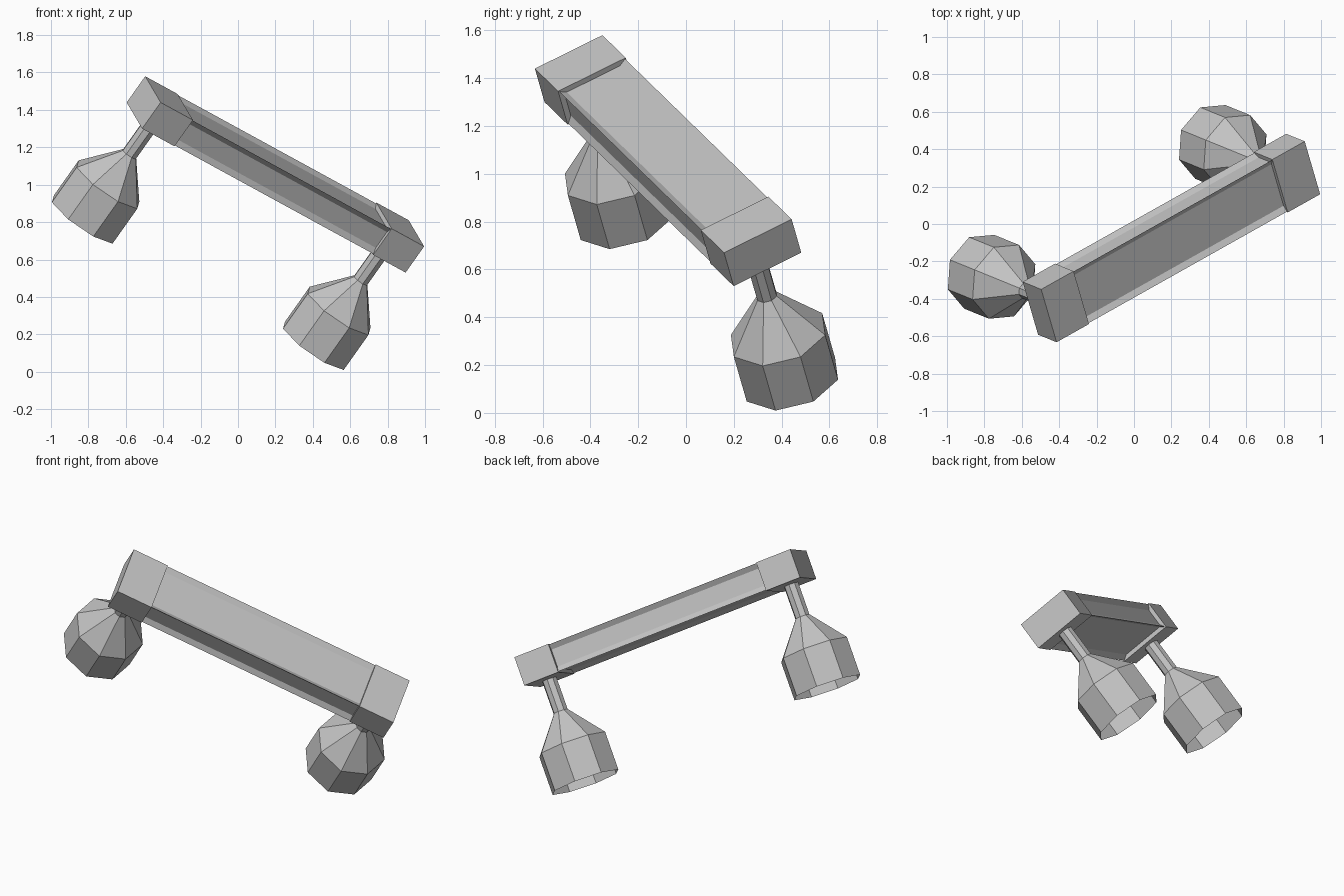
import bpy, bmesh, math
from mathutils import Matrix, Vector

if "Cube" in bpy.data.objects:
    bpy.data.objects.remove(bpy.data.objects["Cube"])

grey = bpy.data.materials.new("plain_grey")
grey.use_nodes = True
grey.diffuse_color = (0.55, 0.55, 0.55, 1)
grey.node_tree.nodes["Principled BSDF"].inputs["Base Color"].default_value = grey.diffuse_color

# Tilted frame of the whole fixture: bar along X, bells hanging along -Z
ax = Vector((0.787, 0.442, -0.430)).normalized()
az = Vector((0.565, -0.226, 0.790))
az = (az - ax * az.dot(ax)).normalized()
ay = az.cross(ax)
frame = Matrix((ax, ay, az)).transposed().to_4x4()
frame.translation = (0.20, -0.075, 1.055)

HALF_L, HALF_W, HALF_H = 0.895, 0.163, 0.088
BLOCK = 0.22


def add_object(name, bm, x=0.0, z=0.0):
    bmesh.ops.recalc_face_normals(bm, faces=bm.faces)
    mesh = bpy.data.meshes.new(name)
    bm.to_mesh(mesh)
    bm.free()
    mesh.materials.append(grey)
    obj = bpy.data.objects.new(name, mesh)
    obj.matrix_world = frame @ Matrix.Translation((x, 0, z))
    bpy.context.collection.objects.link(obj)
    return obj


def loft(bm, rings):
    """Skin a list of closed rings of points; returns the vertex rings."""
    loops = [[bm.verts.new(p) for p in ring] for ring in rings]
    for a, b in zip(loops, loops[1:]):
        n = len(a)
        for i in range(n):
            j = (i + 1) % n
            bm.faces.new((a[i], a[j], b[j], b[i]))
    return loops


# Central bar with a shallow sloped recess running along each side
def bar_section(x, inset=0.031, depth=0.02, shrink=0.004):
    w, h = HALF_W - shrink, HALF_H - shrink
    pts = []
    for sy, sz in ((1, 1), (-1, 1), (-1, -1), (1, -1)):
        corner = [(x, sy * (w - depth), sz * (h - inset)),
                  (x, sy * w, sz * h),
                  (x, sy * (w - inset), sz * (h - depth))]
        pts += corner if sy * sz > 0 else corner[::-1]
    return pts


bm = bmesh.new()
end = HALF_L - BLOCK + 0.01
loft(bm, [bar_section(-end), bar_section(end)])
add_object("recessed_bar", bm)

# Hanging bell: open eight-sided shell on a thin stem
BELL_PROFILE = [(0.045, 0.02), (0.045, -0.20), (0.213, -0.405), (0.213, -0.64)]


def bell_ring(r, z, sides=8):
    return [(r * math.cos(math.tau * i / sides), r * math.sin(math.tau * i / sides), z)
            for i in range(sides)]


for side, sign in (("right", -1), ("left", 1)):
    x = sign * (HALF_L - BLOCK / 2)
    # End block
    bm = bmesh.new()
    bmesh.ops.create_cube(bm, size=1)
    bmesh.ops.scale(bm, vec=(BLOCK, 2 * HALF_W, 2 * HALF_H), verts=bm.verts)
    add_object(side + "_end_block", bm, x)
    # Bell and stem
    bm = bmesh.new()
    loft(bm, [bell_ring(r, z) for r, z in BELL_PROFILE])
    add_object(side + "_bell", bm, x, -HALF_H)
